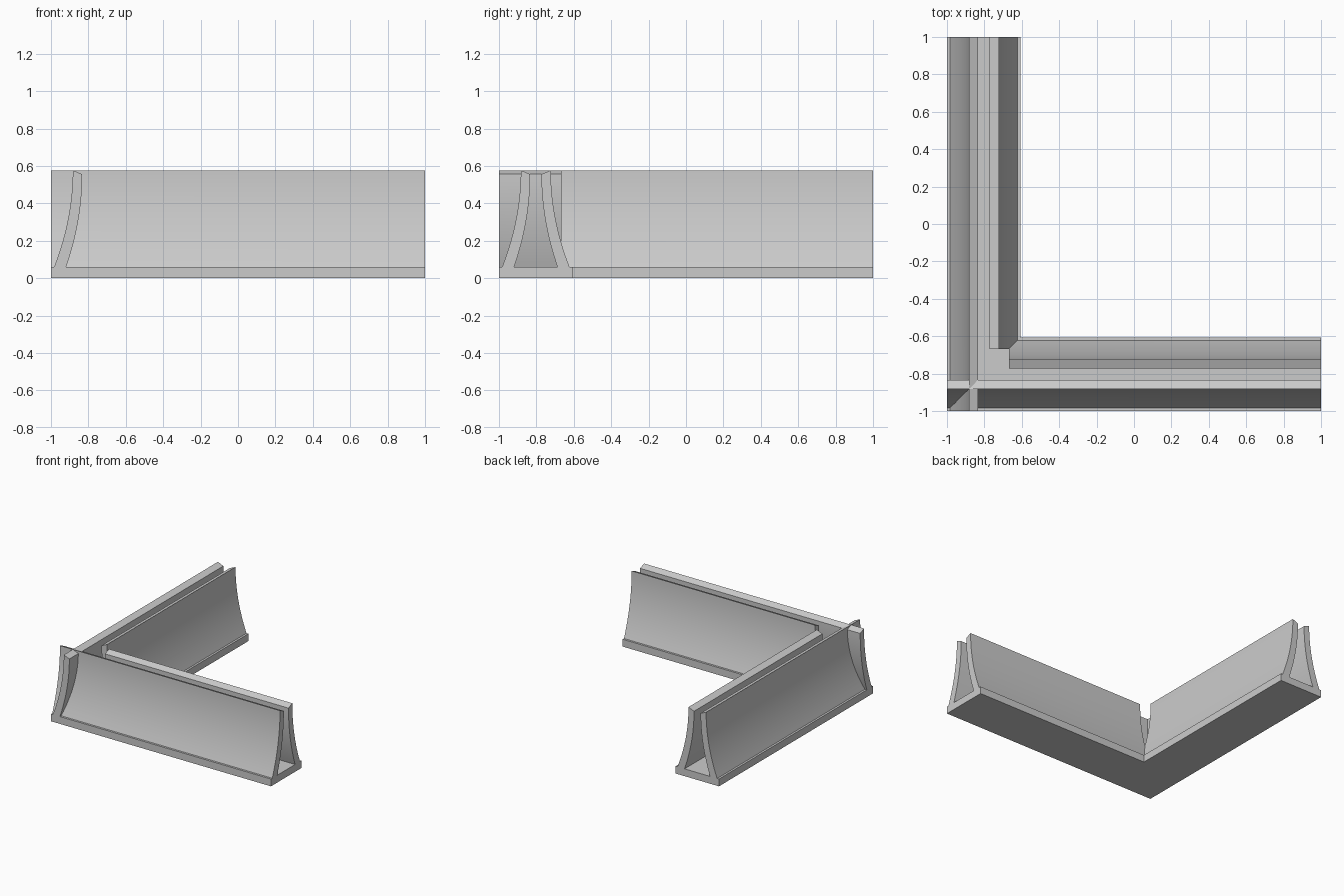
import bpy
import bmesh

if "Cube" in bpy.data.objects:
    bpy.data.objects.remove(bpy.data.objects["Cube"])

# Single flat grey
grey = bpy.data.materials.new("plain grey")
grey.use_nodes = True
colour = (0.6, 0.6, 0.6, 1)
grey.diffuse_color = colour
grey.node_tree.nodes["Principled BSDF"].inputs["Base Color"].default_value = colour

BASE_TOP = 0.06
INNER_EDGE = -0.606
CENTRE = (INNER_EDGE - 1) / 2
STEPS = 16


def extrude(name, points, vector):
    """Closed prism from an outline and an extrusion vector."""
    bm = bmesh.new()
    face = bm.faces.new([bm.verts.new(p) for p in points])
    moved = bmesh.ops.extrude_face_region(bm, geom=[face], use_keep_orig=True)
    bmesh.ops.translate(bm, vec=vector,
                        verts=[g for g in moved["geom"] if isinstance(g, bmesh.types.BMVert)])
    bmesh.ops.recalc_face_normals(bm, faces=bm.faces)
    mesh = bpy.data.meshes.new(name)
    bm.to_mesh(mesh)
    bm.free()
    mesh.materials.append(grey)
    obj = bpy.data.objects.new(name, mesh)
    bpy.context.collection.objects.link(obj)
    return obj


def curve(foot, top, height):
    """Flared side, upright at the top and splayed at the foot."""
    result = []
    for i in range(STEPS + 1):
        t = i / STEPS
        result.append((top + (foot - top) * (1 - t) ** 2, BASE_TOP + (height - BASE_TOP) * t))
    return result


def wall_pair(name, mirrored, start):
    """One wall along each arm, merged where they meet at the corner."""
    profile = curve(-0.983, -0.883, 0.577) + curve(-0.919, -0.833, 0.556)[::-1]
    if mirrored:
        profile = [(2 * CENTRE - u, z) for u, z in profile]
    length = 1 - start
    wall = extrude(name, [(start, u, z) for u, z in profile], (length, 0, 0))
    other = extrude(name + "_side", [(u, start, z) for u, z in profile], (0, length, 0))
    union = wall.modifiers.new("Join", "BOOLEAN")
    union.operation = "UNION"
    union.solver = "EXACT"
    union.object = other
    bpy.ops.object.select_all(action="DESELECT")
    wall.select_set(True)
    bpy.context.view_layer.objects.active = wall
    bpy.ops.object.modifier_apply(modifier=union.name)
    bpy.data.objects.remove(other)
    bpy.ops.object.shade_smooth_by_angle(angle=0.35)


# L-shaped base slab
outline = [(-1, -1), (1, -1), (1, INNER_EDGE), (INNER_EDGE, INNER_EDGE), (INNER_EDGE, 1), (-1, 1)]
extrude("base", [(x, y, 0) for x, y in outline], (0, 0, BASE_TOP))

# Outer walls cross at the corner, inner walls stop short of it
wall_pair("outer_wall", False, -1)
wall_pair("inner_wall", True, -0.667)
